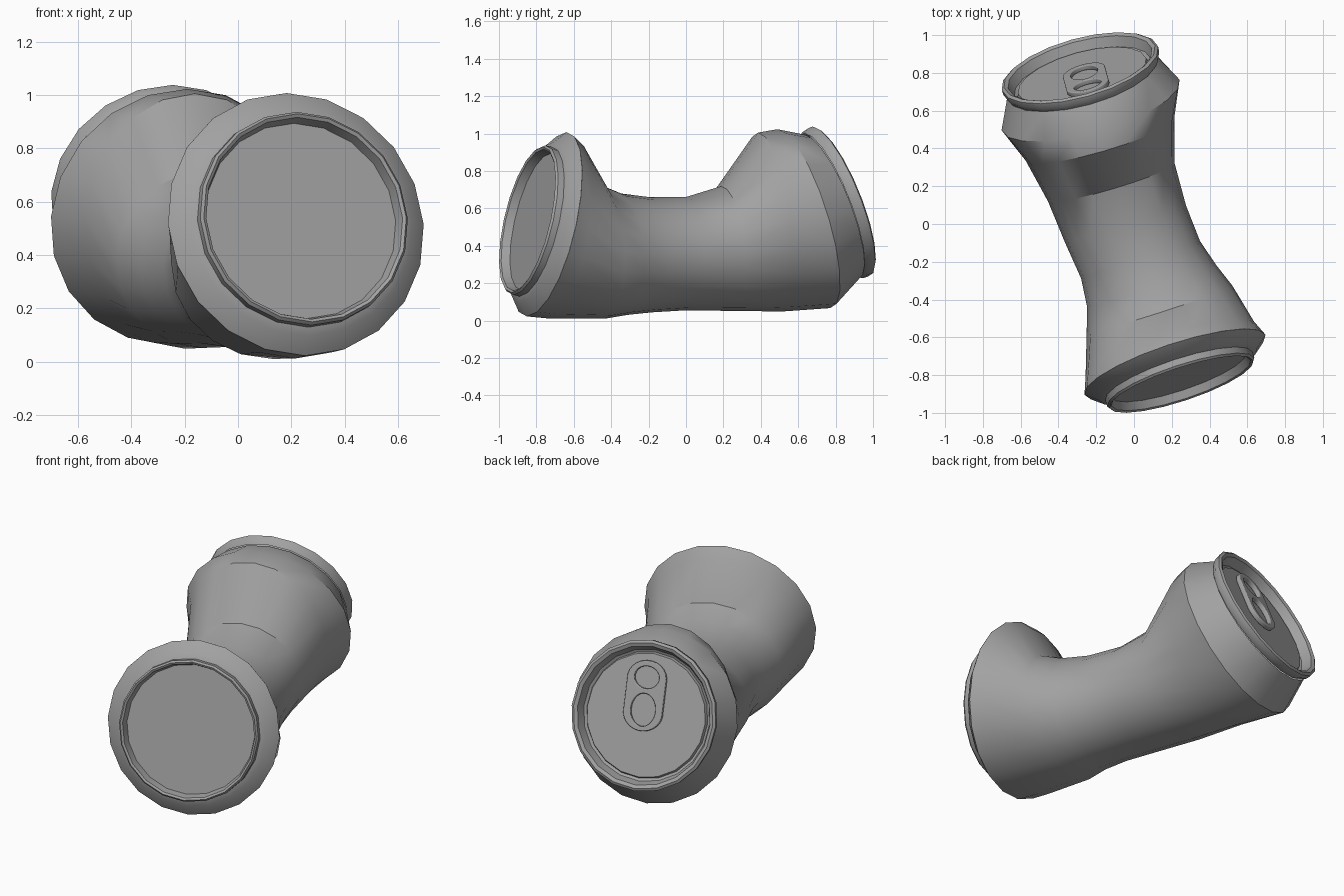
import bpy, bmesh, math
from mathutils import Matrix, Vector

SIDES = 20

cube = bpy.data.objects.get("Cube")
if cube:
    bpy.data.objects.remove(cube, do_unlink=True)

metal = bpy.data.materials.new("aluminium_grey")
metal.use_nodes = True
grey = (0.36, 0.36, 0.36, 1)
metal.diffuse_color = grey
metal.node_tree.nodes["Principled BSDF"].inputs["Base Color"].default_value = grey


def frame(center, pitch, yaw):
    """Local x = across, y = along the can, z = up the section."""
    turn = Matrix.Rotation(math.radians(yaw), 4, 'Z') @ Matrix.Rotation(math.radians(-pitch), 4, 'X')
    return Matrix.Translation(center) @ turn


def ring(matrix, width, height, along=0.0):
    points = []
    for i in range(SIDES):
        a = math.tau * i / SIDES
        points.append(matrix @ Vector((width * math.cos(a), along, height * math.sin(a))))
    return points


def finish(obj, angle):
    bpy.context.collection.objects.link(obj)
    obj.data.materials.clear()
    obj.data.materials.append(metal)
    bpy.ops.object.select_all(action='DESELECT')
    obj.select_set(True)
    bpy.context.view_layer.objects.active = obj
    bpy.ops.object.shade_smooth_by_angle(angle=math.radians(angle))


def loft(name, rings, cap=False, angle=32):
    bm = bmesh.new()
    loops = [[bm.verts.new(p) for p in r] for r in rings]
    for a, b in zip(loops, loops[1:]):
        for i in range(SIDES):
            j = (i + 1) % SIDES
            bm.faces.new((a[i], a[j], b[j], b[i]))
    if cap:
        bm.faces.new(loops[-1])
    bm.normal_update()
    mesh = bpy.data.meshes.new(name)
    bm.to_mesh(mesh)
    bm.free()
    finish(bpy.data.objects.new(name, mesh), angle)


def end_rings(matrix, profile, sign):
    return [ring(matrix, r, r, sign * out) for out, r in profile]


# Crushed body sections: x, y, z, half width, half height, pitch
sections = [
    (0.217, -0.745, 0.515, 0.505, 0.505, 12.7),
    (0.19, -0.665, 0.483, 0.47, 0.478, 10),
    (0.135, -0.45, 0.37, 0.405, 0.36, -3),
    (0.095, -0.33, 0.355, 0.36, 0.325, -3),
    (0.035, -0.19, 0.352, 0.33, 0.308, -1),
    (-0.045, 0, 0.358, 0.335, 0.303, 0),
    (-0.12, 0.22, 0.385, 0.35, 0.335, -6),
    (-0.18, 0.45, 0.527, 0.41, 0.483, -8),
    (-0.23, 0.63, 0.545, 0.49, 0.5, -17),
    (-0.275, 0.775, 0.61, 0.412, 0.412, -21),
]
body = []
for x, y, z, w, h, pitch in sections:
    body.append(ring(frame((x, y, z), pitch, 17 - 1.8 * y), w, h))
loft("can_body", body[::-1])

# Base: bevelled shoulder, foot rim and recessed floor
base = frame(sections[0][:3], 12.7, 18.3)
base_profile = [(0, 0.505), (0.055, 0.44), (0.065, 0.41), (0.1, 0.41),
                (0.112, 0.4), (0.105, 0.388), (0.06, 0.375), (0.06, 0.2)]
loft("can_base", end_rings(base, base_profile, -1)[::1], True)

# Lid: rolled rim and recessed panel
lid = frame((-0.285, 0.82, 0.635), -21, 15.6)
lid_profile = [(-0.05, 0.412), (-0.025, 0.428), (0.005, 0.43), (0.015, 0.415),
               (0.005, 0.395), (-0.05, 0.375), (-0.06, 0.36), (-0.04, 0.352), (-0.04, 0.2)]
loft("can_lid", [r[::-1] for r in end_rings(lid, lid_profile, 1)], True)


# Pull tab: rounded plate with two finger holes
def add_outline(curve, points):
    spline = curve.splines.new('POLY')
    spline.points.add(len(points) - 1)
    for p, (x, y) in zip(spline.points, points):
        p.co = (x, y, 0, 1)
    spline.use_cyclic_u = True


def oval(cy, rx, ry, stretch=0.0, steps=24):
    out = []
    for i in range(steps):
        a = math.tau * (i + 0.5) / steps
        shift = math.copysign(stretch, math.sin(a))
        out.append((rx * math.cos(a), cy + shift + ry * math.sin(a)))
    return out


curve = bpy.data.curves.new("tab_outline", 'CURVE')
curve.dimensions = '2D'
curve.fill_mode = 'BOTH'
curve.extrude = 0.008
curve.bevel_depth = 0.006
add_outline(curve, oval(0.11, 0.11, 0.1, 0.095))
add_outline(curve, oval(0.215, 0.08, 0.07))
add_outline(curve, oval(0.03, 0.08, 0.1))
helper = bpy.data.objects.new("tab_outline", curve)
bpy.context.collection.objects.link(helper)
bpy.context.view_layer.update()
graph = bpy.context.evaluated_depsgraph_get()
mesh = bpy.data.meshes.new_from_object(helper.evaluated_get(graph))
bpy.data.objects.remove(helper, do_unlink=True)
mesh.transform(lid @ Matrix.Translation((0.015, -0.025, 0)) @ Matrix.Rotation(math.pi / 2, 4, 'X'))
finish(bpy.data.objects.new("pull_tab", mesh), 40)
